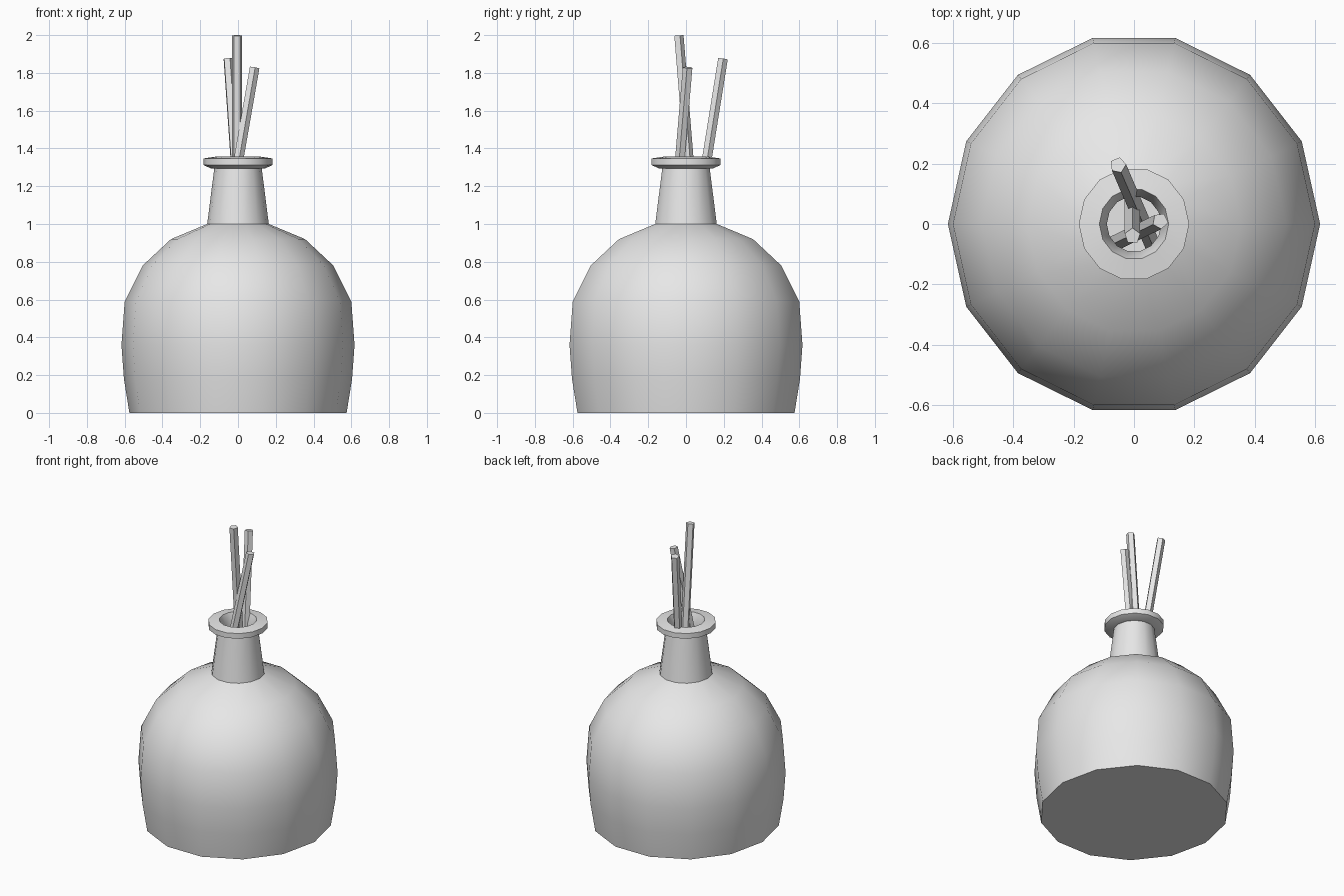
import bpy
import bmesh
import math
from mathutils import Vector

SIDES = 14
DEPTH_SCALE = 1.025

cube = bpy.data.objects.get("Cube")
if cube:
    bpy.data.objects.remove(cube, do_unlink=True)

grey = bpy.data.materials.new("plain_grey")
grey.use_nodes = True
grey.diffuse_color = (0.8, 0.8, 0.8, 1)
grey.node_tree.nodes["Principled BSDF"].inputs["Base Color"].default_value = (0.8, 0.8, 0.8, 1)


def add_object(name, bm):
    mesh = bpy.data.meshes.new(name)
    bm.to_mesh(mesh)
    bm.free()
    mesh.materials.append(grey)
    obj = bpy.data.objects.new(name, mesh)
    bpy.context.collection.objects.link(obj)
    return obj


def smooth(obj, degrees):
    bpy.ops.object.select_all(action="DESELECT")
    obj.select_set(True)
    bpy.context.view_layer.objects.active = obj
    bpy.ops.object.shade_smooth_by_angle(angle=math.radians(degrees))


def lathe(name, profile):
    """Turn (radius, height) points around the z axis."""
    bm = bmesh.new()
    rings = []
    for r, z in profile:
        ring = []
        for i in range(SIDES):
            a = math.tau * i / SIDES
            ring.append(bm.verts.new((r * math.cos(a), r * math.sin(a) * DEPTH_SCALE, z)))
        rings.append(ring)
    for low, high in zip(rings, rings[1:]):
        for i in range(SIDES):
            j = (i + 1) % SIDES
            bm.faces.new((low[i], low[j], high[j], high[i]))
    # Close the centre of flat discs
    bmesh.ops.remove_doubles(bm, verts=bm.verts, dist=0.0001)
    obj = add_object(name, bm)
    smooth(obj, 38)
    return obj


def stick(name, bottom, top, radius=0.027):
    bottom, top = Vector(bottom), Vector(top)
    axis = top - bottom
    bm = bmesh.new()
    bmesh.ops.create_cone(bm, cap_ends=True, segments=5, radius1=radius,
                          radius2=radius, depth=axis.length)
    turn = axis.to_track_quat("Z", "Y").to_matrix().to_4x4()
    bm.transform(turn)
    bmesh.ops.translate(bm, verts=bm.verts, vec=(bottom + top) / 2)
    return add_object(name, bm)


# Bottle: outer shell, neck, lip and hollow inside
lathe("bottle_body", [(0, 0), (0.575, 0), (0.604, 0.18), (0.617, 0.36), (0.60, 0.59),
                      (0.505, 0.78), (0.355, 0.92), (0.163, 1.0)])
lathe("bottle_neck", [(0.163, 1.0), (0.125, 1.30)])
lathe("bottle_rim", [(0.12, 1.293), (0.14, 1.293), (0.183, 1.312), (0.183, 1.347),
                     (0.115, 1.357)])
lathe("bottle_inside", [(0.115, 1.357), (0.09, 1.29), (0.12, 1.0), (0.33, 0.88),
                        (0.54, 0.59), (0.54, 0.06), (0, 0.06)])

# Reed sticks
stick("reed_back", (0.07, -0.09, 0.1), (-0.053, 0.195, 1.875))
stick("reed_tall", (-0.005, 0.114, 0.1), (-0.005, -0.04, 1.998))
stick("reed_left", (-0.215, -0.137, 0.1), (0.087, 0.01, 1.828))
